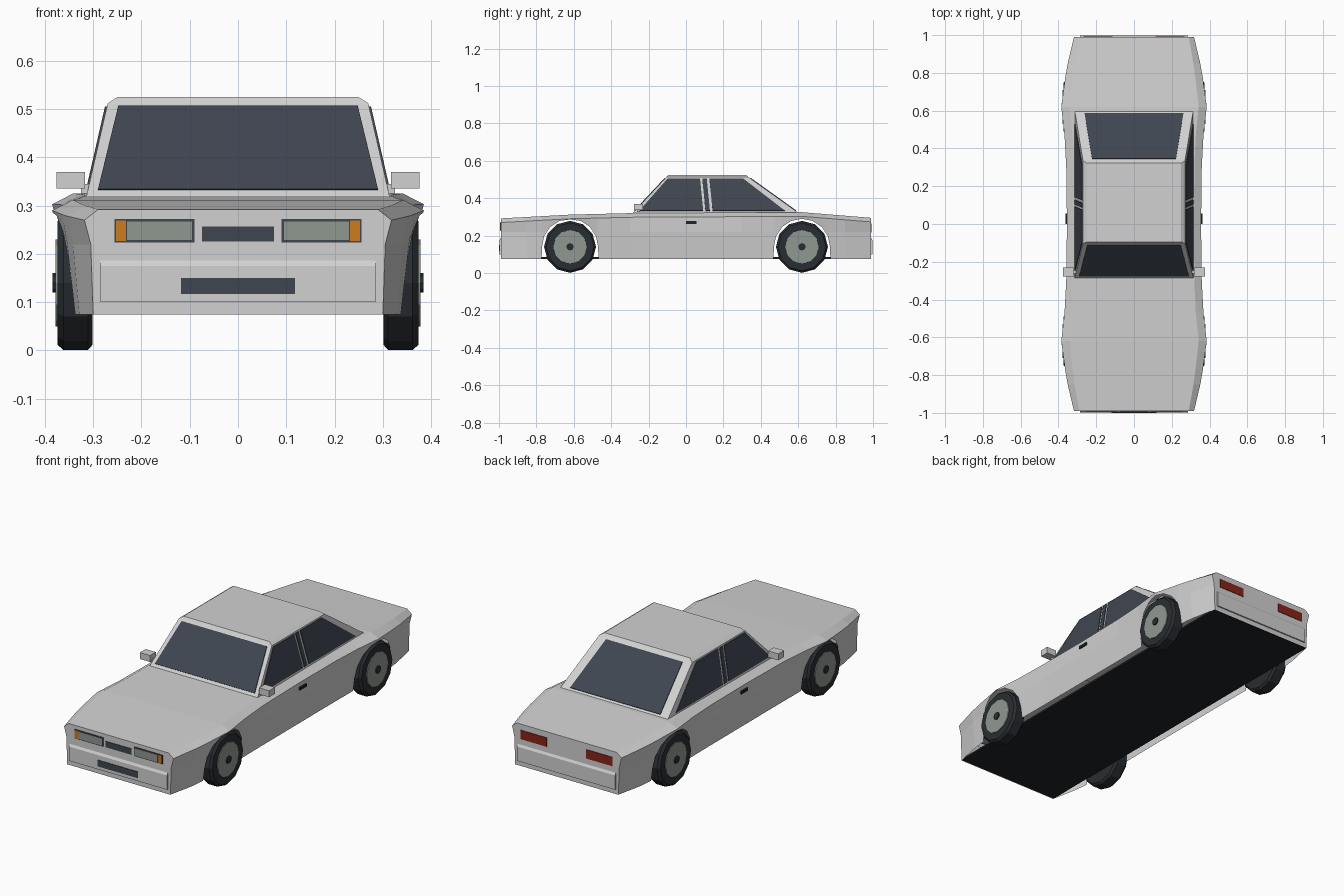
import bpy, bmesh, math
from mathutils import Vector

if "Cube" in bpy.data.objects:
    bpy.data.objects.remove(bpy.data.objects["Cube"])


def material(name, rgb):
    m = bpy.data.materials.new(name)
    m.use_nodes = True
    m.diffuse_color = (*rgb, 1)
    bsdf = next(n for n in m.node_tree.nodes if n.type == 'BSDF_PRINCIPLED')
    bsdf.inputs["Base Color"].default_value = (*rgb, 1)
    return m


PAINT = material("light_grey_paint", (0.64, 0.64, 0.64))
GLASS = material("dark_glass", (0.05, 0.06, 0.08))
TYRE = material("tyre_rubber", (0.022, 0.027, 0.032))
FLOOR = material("underside_black", (0.014, 0.016, 0.019))
METAL = material("lamp_and_rim_grey", (0.28, 0.31, 0.28))
ORANGE = material("indicator_orange", (0.6, 0.2, 0.015))
RED = material("tail_lamp_red", (0.24, 0.018, 0.01))


def mesh(name, verts, faces, mat):
    bm = bmesh.new()
    vs = [bm.verts.new(v) for v in verts]
    for f in faces:
        bm.faces.new([vs[i] for i in f])
    bmesh.ops.recalc_face_normals(bm, faces=bm.faces)
    me = bpy.data.meshes.new(name)
    bm.to_mesh(me)
    bm.free()
    me.materials.append(mat)
    ob = bpy.data.objects.new(name, me)
    bpy.context.collection.objects.link(ob)
    return ob


def loft(name, rings, mat, closed=True, caps=True):
    """Skin a list of equally long point rings."""
    n = len(rings[0])
    faces = []
    for r in range(len(rings) - 1):
        for i in range(n if closed else n - 1):
            j = (i + 1) % n
            faces.append((r * n + i, r * n + j, r * n + n + j, r * n + n + i))
    if caps:
        last = (len(rings) - 1) * n
        faces += [tuple(range(n)), tuple(range(last, last + n))]
    return mesh(name, [p for ring in rings for p in ring], faces, mat)


def plate(name, pts, normal, mat, height=0.004):
    """Thin panel sitting on a surface."""
    nv = Vector(normal).normalized()
    return loft(name, [[Vector(p) + nv * d for p in pts] for d in (-0.002, height)], mat)


def box(name, x, y, z, mat):
    return loft(name, [[(x[0], y[0], h), (x[1], y[0], h), (x[1], y[1], h), (x[0], y[1], h)]
                       for h in z], mat)


def lerp_table(table, t):
    """Piecewise linear lookup; each row is key, value, value..."""
    for a, b in zip(table, table[1:]):
        if t <= b[0]:
            f = max(0, (t - a[0]) / (b[0] - a[0]))
            return [p + (q - p) * f for p, q in zip(a[1:], b[1:])]
    return table[-1][1:]


# Body shell: sections along the length, lower edge follows the wheel arches
AXLE, HUB_Z, ARCH, SILL, CREASE, END = 0.62, 0.14, 0.15, 0.075, 0.22, 0.99
WIDTHS = [(0, 0.34, 0.355, 0.355, 0.318), (0.4, 0.34, 0.355, 0.36, 0.32),
          (AXLE, 0.345, 0.365, 0.385, 0.342), (0.82, 0.335, 0.35, 0.358, 0.32),
          (END, 0.3, 0.305, 0.318, 0.29)]
TOPS = [(-END, 0.292), (-AXLE, 0.312), (-0.3, 0.32), (AXLE, 0.325), (END, 0.295)]


def section(y, low):
    sill, crease, belt, shoulder = lerp_table(WIDTHS, abs(y))
    top = lerp_table(TOPS, y)[0]
    belt_z = top - 0.022
    low = min(low, belt_z - 0.004)
    side = [(SILL, sill), (CREASE, crease), (belt_z, belt)]
    mid = max(CREASE, low + 0.001)
    half = [(lerp_table(side, low)[0], low), (lerp_table(side, mid)[0], mid),
            (belt, belt_z), (shoulder, top)]
    return [(x, y, z) for x, z in half] + [(-x, y, z) for x, z in reversed(half)]


stations = [(y, SILL) for y in (-END, -0.85, -0.3, 0, 0.3, 0.85, END)]
for axle in (-AXLE, AXLE):
    stations += [(axle + s * (ARCH + 0.002), SILL) for s in (-1, 1)]
    for k in range(9):
        a = math.pi * k / 8
        stations.append((axle - ARCH * math.cos(a), HUB_Z + ARCH * math.sin(a)))
loft("body_shell", [section(y, z) for y, z in sorted(stations)], PAINT, closed=False)

# Floor pan
box("floor_pan", (-0.3, 0.3), (-0.985, 0.985), (SILL, SILL + 0.01), FLOOR)

# Cabin with chamfered roof
BASE, EAVE = (0.315, -0.29, 0.61, 0.315), (0.27, -0.105, 0.335, 0.512)
ROOF = (0.25, -0.095, 0.322, 0.525)
loft("cabin", [[(-x, f, z), (x, f, z), (x, b, z), (-x, b, z)]
               for x, f, b, z in (BASE, EAVE, ROOF)], PAINT)


def on_cabin(axis, z):
    """Cabin surface coordinate at a height: 0 side, 1 front, 2 back."""
    t = (z - BASE[3]) / (EAVE[3] - BASE[3])
    return BASE[axis] + (EAVE[axis] - BASE[axis]) * t


RISE = EAVE[3] - BASE[3]
LOW, HIGH = 0.332, 0.505
for name, axis, low_w, high_w, sign in (("windscreen", 1, 0.29, 0.248, -1),
                                        ("rear_window", 2, 0.262, 0.222, 1)):
    slope = abs(EAVE[axis] - BASE[axis])
    pts = [(x, on_cabin(axis, z), z) for x, z in
           ((-low_w, LOW), (low_w, LOW), (high_w, HIGH), (-high_w, HIGH))]
    plate(name, pts, (0, sign * RISE, slope), GLASS)

SIDE_GLASS = {"front_side_window": ((-0.25, LOW), (0.092, LOW), (0.075, HIGH), (-0.098, HIGH)),
              "pillar_trim": ((0.104, LOW), (0.128, LOW), (0.111, HIGH), (0.087, HIGH)),
              "rear_side_window": ((0.142, LOW), (0.53, LOW), (0.305, HIGH), (0.125, HIGH))}
for s, tag in ((1, "left"), (-1, "right")):
    for name, outline in SIDE_GLASS.items():
        pts = [(s * on_cabin(0, z), y, z) for y, z in outline]
        plate(f"{tag}_{name}", pts, (s * RISE, 0, BASE[0] - EAVE[0]), GLASS)
    # Mirror and door handle
    box(f"{tag}_mirror", (s * 0.317, s * 0.376), (-0.278, -0.23), (0.336, 0.37), PAINT)
    box(f"{tag}_mirror_stalk", (s * 0.295, s * 0.325), (-0.262, -0.245), (0.325, 0.345), PAINT)
    box(f"{tag}_door_handle", (s * 0.35, s * 0.362), (0, 0.055), (0.262, 0.277), FLOOR)


def end_plate(name, x0, x1, z0, z1, y, mat, height=0.003):
    """Rectangle on the front (y < 0) or back of the car."""
    pts = [(x0, y, z0), (x1, y, z0), (x1, y, z1), (x0, y, z1)]
    plate(name, pts, (0, y, 0), mat, height)


# Bumpers with sloped upper edge
for s, tag in ((-1, "front"), (1, "rear")):
    prof = [(0.985, 0.1), (0.997, 0.1), (0.997, 0.175), (0.985, 0.195)]
    loft(f"{tag}_bumper", [[(x, s * y, z) for y, z in prof] for x in (-0.285, 0.285)], PAINT)

# Lamps, grille and intake
for s, tag in ((1, "left"), (-1, "right")):
    end_plate(f"{tag}_headlamp_frame", s * 0.09, s * 0.256, 0.224, 0.272, -END, GLASS)
    end_plate(f"{tag}_headlamp", s * 0.095, s * 0.23, 0.229, 0.267, -END, METAL, 0.005)
    end_plate(f"{tag}_indicator", s * 0.232, s * 0.253, 0.227, 0.269, -END, ORANGE, 0.005)
    end_plate(f"{tag}_tail_lamp", s * 0.115, s * 0.267, 0.217, 0.264, END, RED)
end_plate("grille", -0.075, 0.075, 0.226, 0.257, -END, GLASS)
end_plate("lower_intake", -0.118, 0.118, 0.117, 0.15, -0.997, GLASS)


# Wheels: low-poly turned profiles
def turned(name, s, y, profile, mat, sides=12):
    rings = [[(s * x, y + r * math.sin(2 * math.pi * k / sides),
               HUB_Z + r * math.cos(2 * math.pi * k / sides)) for k in range(sides)]
             for x, r in profile]
    return loft(name, rings, mat)


for s, side in ((1, "left"), (-1, "right")):
    for y, end in ((-AXLE, "front"), (AXLE, "rear")):
        tag = f"{end}_{side}"
        turned(f"{tag}_tyre", s, y, [(0.301, 0.128), (0.311, 0.139), (0.362, 0.139),
                                     (0.374, 0.128)], TYRE)
        turned(f"{tag}_rim", s, y, [(0.36, 0.092), (0.378, 0.09)], METAL)
        turned(f"{tag}_hub_cap", s, y, [(0.37, 0.02), (0.384, 0.02)], TYRE, 8)
